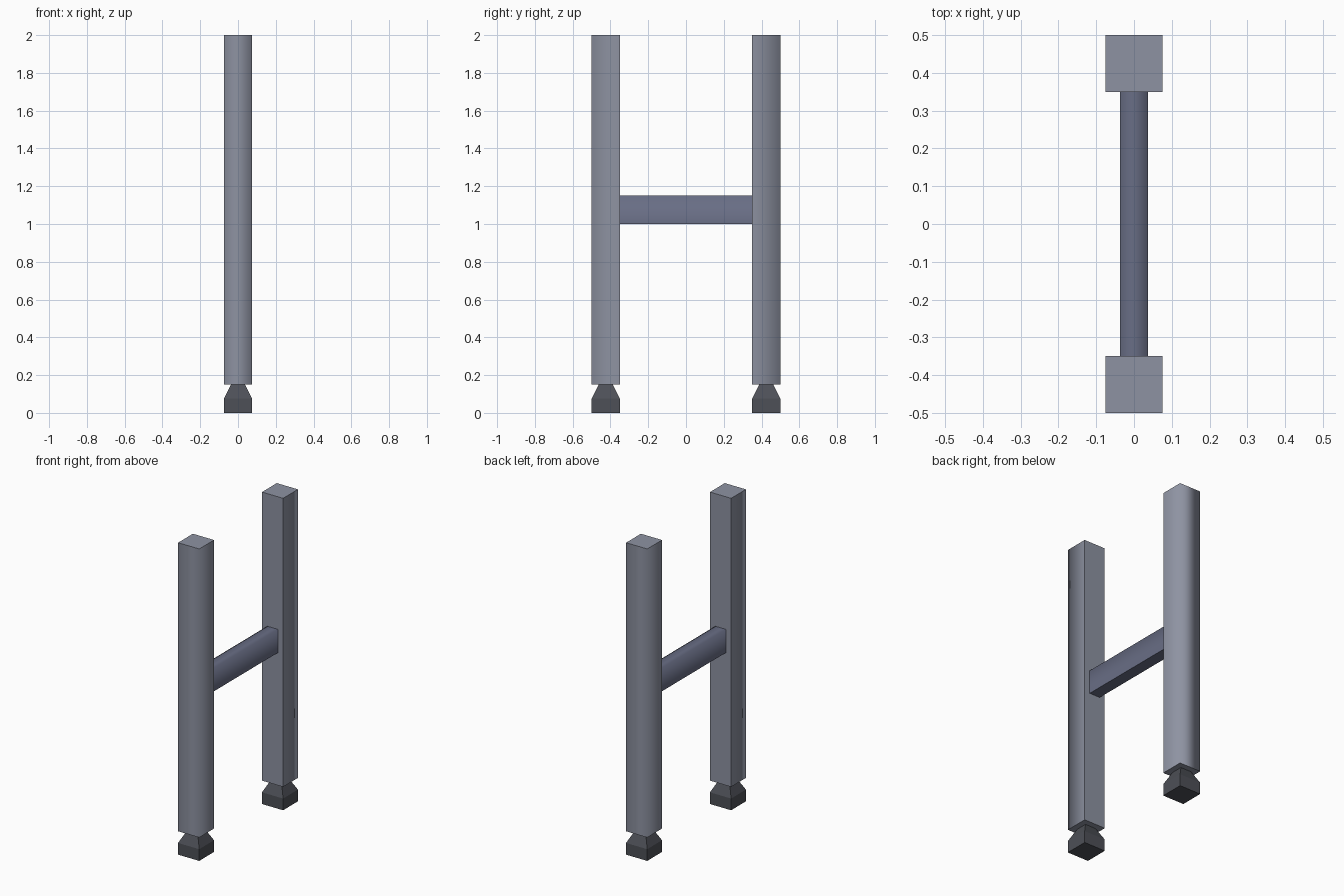
import bpy, bmesh
from mathutils import Vector

if "Cube" in bpy.data.objects:
    bpy.data.objects.remove(bpy.data.objects["Cube"])


def material(name, rgb):
    m = bpy.data.materials.new(name)
    m.diffuse_color = (*rgb, 1)
    m.use_nodes = True
    m.node_tree.nodes["Principled BSDF"].inputs["Base Color"].default_value = m.diffuse_color
    return m


POST = material("post_grey", (0.27, 0.29, 0.36))
BAR = material("bar_blue_grey", (0.14, 0.155, 0.235))
FOOT = material("foot_dark", (0.075, 0.08, 0.095))


def finish(bm, name, mat):
    me = bpy.data.meshes.new(name)
    bm.to_mesh(me)
    bm.free()
    me.materials.append(mat)
    ob = bpy.data.objects.new(name, me)
    bpy.context.collection.objects.link(ob)
    return ob


def box(name, centre, size, mat, soft):
    """Box with smooth shading; only edges chosen by soft(edge midpoint, edge vector) stay soft."""
    bm = bmesh.new()
    bmesh.ops.create_cube(bm, size=1)
    for v in bm.verts:
        v.co = Vector([v.co[i] * size[i] for i in range(3)])
    for f in bm.faces:
        f.smooth = True
    for e in bm.edges:
        mid = (e.verts[0].co + e.verts[1].co) / 2
        e.smooth = soft(mid, e.verts[1].co - e.verts[0].co)
    bmesh.ops.translate(bm, verts=bm.verts, vec=centre)
    return finish(bm, name, mat)


def foot(name, y):
    # square pad tapering to half its width under the post
    bm = bmesh.new()
    rings = []
    for z, h in ((0, 0.075), (0.075, 0.075), (0.15, 0.0375)):
        rings.append([bm.verts.new((sx * h, y + sy * h, z))
                      for sx, sy in ((-1, -1), (1, -1), (1, 1), (-1, 1))])
    for a, b in zip(rings, rings[1:]):
        for i in range(4):
            j = (i + 1) % 4
            bm.faces.new((a[i], a[j], b[j], b[i]))
    bm.faces.new(rings[0][::-1])
    bm.faces.new(rings[-1])
    return finish(bm, name, FOOT)


# Uprights (outer vertical edges shaded soft, inner ones crisp) and feet
for side, s in (("front", -1), ("back", 1)):
    box(side + "_post", (0, s * 0.425, 1.075), (0.15, 0.15, 1.85), POST,
        lambda mid, d, s=s: abs(d.z) > 1 and mid.y * s > 0)
    foot(side + "_foot", s * 0.425)

# Crossbar between the posts (soft upper edges)
box("crossbar", (0, 0, 1.075), (0.075, 0.7, 0.15), BAR,
    lambda mid, d: abs(d.y) > 0.5 and mid.z > 0)
